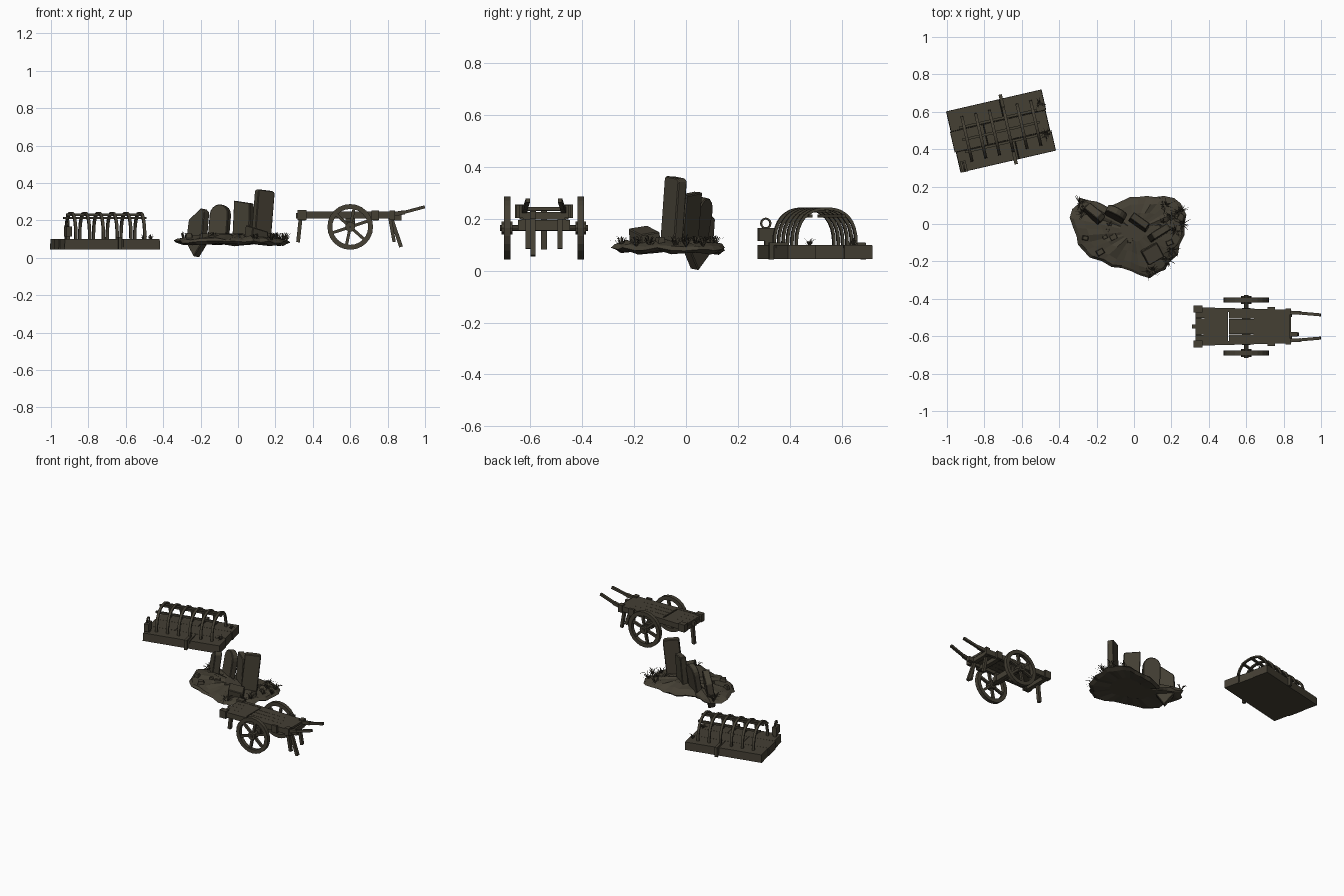
import bpy, bmesh, math, random
from mathutils import Matrix, Vector

random.seed(4)
if "Cube" in bpy.data.objects:
    bpy.data.objects.remove(bpy.data.objects["Cube"])

mat = bpy.data.materials.new("weathered_brown_grey")
mat.use_nodes = True
COLOUR = (0.058, 0.050, 0.034, 1)
mat.diffuse_color = COLOUR
bsdf = mat.node_tree.nodes["Principled BSDF"]
bsdf.inputs["Base Color"].default_value = COLOUR
bsdf.inputs["Roughness"].default_value = 0.9

frame = Matrix()      # placement of the group being built


def place(name, data, matrix=Matrix()):
    data.materials.append(mat)
    ob = bpy.data.objects.new(name, data)
    ob.matrix_world = frame @ matrix
    bpy.context.scene.collection.objects.link(ob)
    return ob


def finish(name, bm, matrix=Matrix()):
    bmesh.ops.recalc_face_normals(bm, faces=bm.faces)
    me = bpy.data.meshes.new(name)
    bm.to_mesh(me)
    bm.free()
    return place(name, me, matrix)


def box(name, size, loc, rot=Matrix(), taper=1.0):
    bm = bmesh.new()
    bmesh.ops.create_cube(bm, size=1)
    for v in bm.verts:
        k = taper if v.co.z > 0 else 1
        v.co = Vector((v.co.x * size[0] * k, v.co.y * size[1] * k, v.co.z * size[2]))
    return finish(name, bm, Matrix.Translation(loc) @ rot)


def beam(name, a, b, w, t):
    a, b = Vector(a), Vector(b)
    d = b - a
    rot = d.to_track_quat('X', 'Z').to_matrix().to_4x4()
    return box(name, (d.length, w, t), (a + b) / 2, rot)


def skin(name, loops, closed, matrix=Matrix()):
    """Join a chain of equal cross-sections into a solid."""
    bm = bmesh.new()
    rows = [[bm.verts.new(p) for p in loop] for loop in loops]
    n = len(rows[0])
    pairs = list(zip(rows, rows[1:])) + ([(rows[-1], rows[0])] if closed else [])
    for p, q in pairs:
        for j in range(n):
            k = (j + 1) % n
            bm.faces.new((p[j], p[k], q[k], q[j]))
    if not closed:
        bm.faces.new(rows[0])
        bm.faces.new(rows[-1])
    return finish(name, bm, matrix)


def ring(name, centre, r0, r1, width, n, turn=Matrix()):
    """Flat ring turned around the y axis."""
    h = width / 2
    loops = [[(r * math.cos(a), y, r * math.sin(a))
              for r, y in ((r0, -h), (r1, -h), (r1, h), (r0, h))]
             for a in (math.tau * i / n for i in range(n))]
    return skin(name, loops, True, Matrix.Translation(centre) @ turn)


def slab(name, profile, thick, loc, yaw, lean=0, tilt=0):
    """Upright stone: x-z outline with thickness along y."""
    m = Matrix.Translation(loc)
    for angle, axis in ((yaw, 'Z'), (lean, 'X'), (tilt, 'Y')):
        m = m @ Matrix.Rotation(math.radians(angle), 4, axis)
    ob = skin(name, [[(x, y, z) for x, z in profile] for y in (-thick / 2, thick / 2)], False, m)
    mod = ob.modifiers.new("worn_edges", 'BEVEL')
    mod.width = 0.004
    mod.segments = 1
    return ob


def grass(name, loc, size, blades=16):
    bm = bmesh.new()
    for _ in range(blades):
        a = random.uniform(0, math.tau)
        out = Vector((math.cos(a), math.sin(a), 0))
        side = Vector((-out.y, out.x, 0)) * 0.003
        reach, high = size * random.uniform(0.3, 1), size * random.uniform(0.4, 1)
        mid = out * reach * 0.45 + Vector((0, 0, high * 0.7))
        tip = out * reach + Vector((0, 0, high * (1 - 0.4 * reach / size)))
        v = [bm.verts.new(p) for p in (-side, side, mid + side * 0.7, mid - side * 0.7, tip)]
        bm.faces.new(v[:4])
        bm.faces.new((v[3], v[2], v[4]))
    return finish(name, bm, Matrix.Translation(loc))


# ---- Caged grave cover ----
frame = Matrix.Translation((-0.712, 0.497, 0)) @ Matrix.Rotation(math.radians(13), 4, 'Z')
for i, shift in enumerate((0.002, -0.004, 0.0)):
    y = (i - 1) * 0.112
    split = (0.06, -0.08, 0.03)[i]
    for lo, hi in ((-0.262, split), (split, 0.262)):
        box("base_slab", (hi - lo, 0.112, 0.055), ((lo + hi) / 2 + shift, y, 0.0725), taper=0.985)


def hoop(x, half=0.124, rise=0.148, w=0.008, t=0.011):
    loops = []
    for i in range(17):
        a = math.pi * i / 16
        c, s = math.cos(a), math.sin(a)
        yz = [((half - d) * math.copysign(abs(c) ** 0.85, c), 0.097 + (rise - d) * s ** 0.8)
              for d in (0, t)]
        (y0, z0), (y1, z1) = yz
        loops.append([(x - w, y0, z0), (x + w, y0, z0), (x + w, y1, z1), (x - w, y1, z1)])
    skin("cage_hoop", loops, False)


hoop_x = [-0.186 + i * 0.0755 for i in range(6)]
for x in hoop_x:
    hoop(x)
for y, z in ((0, 0.230), (-0.066, 0.212), (0.066, 0.212)):
    beam("cage_rail", (-0.212, y, z), (0.212, y, z), 0.014, 0.012)
for s in (-1, 1):      # long strap folding over the base
    x = hoop_x[3]
    beam("strap_top", (x, s * 0.12, 0.104), (x, s * 0.19, 0.104), 0.018, 0.012)
    beam("strap_drop", (x, s * 0.182, 0.108), (x, s * 0.182, 0.043), 0.018, 0.018)
box("padlock_body", (0.03, 0.06, 0.052), (-0.235, -0.14, 0.14))
box("padlock_foot", (0.02, 0.03, 0.03), (-0.235, -0.13, 0.108))
ring("padlock_ring", (-0.235, -0.14, 0.183), 0.015, 0.022, 0.008, 12,
     Matrix.Rotation(math.pi / 2, 4, 'Z'))
for p in ((0.235, 0.10, 0.095), (0.235, -0.075, 0.095)):
    grass("cage_grass", p, 0.045)

# ---- Burial mound ----
frame = Matrix()
coarse = [(-.33, .08), (-.29, .14), (-.2, .12), (-.14, .09), (-.02, .145), (.07, .15),
          (.16, .15), (.25, .11), (.28, .05), (.27, -.06), (.235, -.165), (.165, -.245),
          (.085, -.29), (-.02, -.25), (-.12, -.23), (-.235, -.18), (-.3, -.11), (-.325, -.02)]
centre = Vector((0, -0.04, 0))
outline = []
for p, q in zip(coarse, coarse[1:] + coarse[:1]):
    p, q = Vector((*p, 0)), Vector((*q, 0))
    outline += [p, centre.lerp((p + q) / 2, random.uniform(0.96, 1.05))]
edge = [random.uniform(-0.007, 0.007) for _ in outline]
loops = []
for k, z, wobble in ((0.5, 0.076, 0.003), (0.9, 0.071, 0.004), (1, 0.084, 0.003), (0.94, 0.098, 0.005),
                     (0.78, 0.108, 0.008), (0.52, 0.118, 0.008), (0.22, 0.124, 0.005)):
    loops.append([centre.lerp(p, k) + Vector((0, 0, z + e * k + random.uniform(-wobble, wobble)))
                  for p, e in zip(outline, edge)])
skin("mound", loops, False)

# ---- Headstones ----
slab("broken_headstone", [(-.06, .08), (.01, 0), (.06, .07), (.055, .245), (.03, .262), (-.055, .20)],
     0.045, (-0.23, 0.04, 0.003), -45, -8)
round_top = [(0.056 * math.cos(a), 0.13 + 0.056 * math.sin(a))
             for a in (math.pi * i / 8 for i in range(9))]
slab("round_headstone", [(-.056, 0), (.056, 0)] + round_top, 0.04, (-0.105, 0.04, 0.10), -28, -10)
slab("square_headstone", [(-.056, 0), (.056, 0), (.054, .195), (-.05, .212)],
     0.04, (0.025, 0.0, 0.095), -35, -5, -2)
slab("tall_headstone", [(-.052, 0), (.052, 0), (.052, .268), (.037, .277), (-.044, .277), (-.052, .268)],
     0.04, (0.122, -0.058, 0.085), 32, -1, 6)
slab("fallen_stone", [(-.05, 0), (.05, 0), (.05, .055), (-.045, .08)],
     0.085, (0.095, -0.155, 0.09), 28, 8)
for x, y, s in ((-.11, -.07, .045), (-.18, -.15, .045), (-.26, -.075, .035),
                (-.155, -.07, .03), (.19, -.10, .04), (-.02, -.09, .035)):
    box("small_rock", (s, s * 0.75, 0.03), (x, y, 0.115),
        Matrix.Rotation(random.uniform(-0.6, 0.6), 4, 'Z'), 0.75)
for x, y in ((-.29, .11), (-.13, -.02), (.165, .10), (.245, .065), (.15, -.0), (.26, .0),
             (.2, -.14), (.09, -.25), (.2, .04), (-.27, .06), (.18, -.19), (.22, -.04)):
    grass("mound_grass", (x, y, 0.092), 0.06, 20)

# ---- Hand cart ----
frame = Matrix.Translation((0.6, -0.548, 0))
for s in (-1, 1):
    hub = Vector((0, s * 0.142, 0.165))
    ring("wheel_rim", hub, 0.096, 0.122, 0.026, 24)
    ring("wheel_hub", hub, 0.006, 0.027, 0.042, 10)
    for i in range(6):
        a = math.tau * i / 6 + math.pi / 2.3
        d = Vector((math.cos(a), 0, math.sin(a)))
        beam("spoke", hub + d * 0.018, hub + d * 0.102, 0.016, 0.016)
    # side beam carrying on into the raised handle
    beam("side_beam", (-0.275, s * 0.093, 0.228), (0.235, s * 0.08, 0.228), 0.02, 0.036)
    beam("handle", (0.20, s * 0.077, 0.228), (0.29, s * 0.072, 0.243), 0.019, 0.022)
    beam("handle_grip", (0.285, s * 0.072, 0.242), (0.398, s * 0.062, 0.272), 0.016, 0.016)
    box("corner_block", (0.048, 0.036, 0.052), (-0.258, s * 0.094, 0.229))
    box("rear_block", (0.03, 0.034, 0.05), (0.225, s * 0.08, 0.229))
    box("side_cleat", (0.04, 0.016, 0.05), (0.135, s * 0.097, 0.228))
    box("axle_bracket", (0.05, 0.022, 0.06), (0, s * 0.075, 0.19))
    beam("rear_leg", (0.21, s * 0.062, 0.225), (0.235, s * 0.062, 0.085), 0.02, 0.018)

ring("axle", (0, 0, 0.165), 0.002, 0.012, 0.338, 8)
box("axle_beam", (0.045, 0.20, 0.04), (0, 0, 0.175))
for x, w in ((-0.255, 0.19), (0.135, 0.18), (0.225, 0.16)):
    box("cross_beam", (0.03, w, 0.028), (x, 0, 0.212))
for i in range(4):     # deck planks, parted across near the nose
    k = i - 1.5
    beam("nose_plank", (-0.27, k * 0.044, 0.237), (-0.098, k * 0.043, 0.237), 0.043, 0.014)
    beam("deck_plank", (-0.091, k * 0.042, 0.239), (0.235, k * 0.039, 0.239), 0.0395, 0.014)
beam("nose_leg", (-0.263, 0, 0.235), (-0.279, 0, 0.083), 0.022, 0.02)
box("nose_peg", (0.02, 0.02, 0.03), (-0.28, 0, 0.225))
beam("prop_leg", (0.215, -0.042, 0.225), (0.272, -0.042, 0.058), 0.02, 0.02)
box("prop_hinge", (0.05, 0.024, 0.03), (0.25, -0.042, 0.215))
